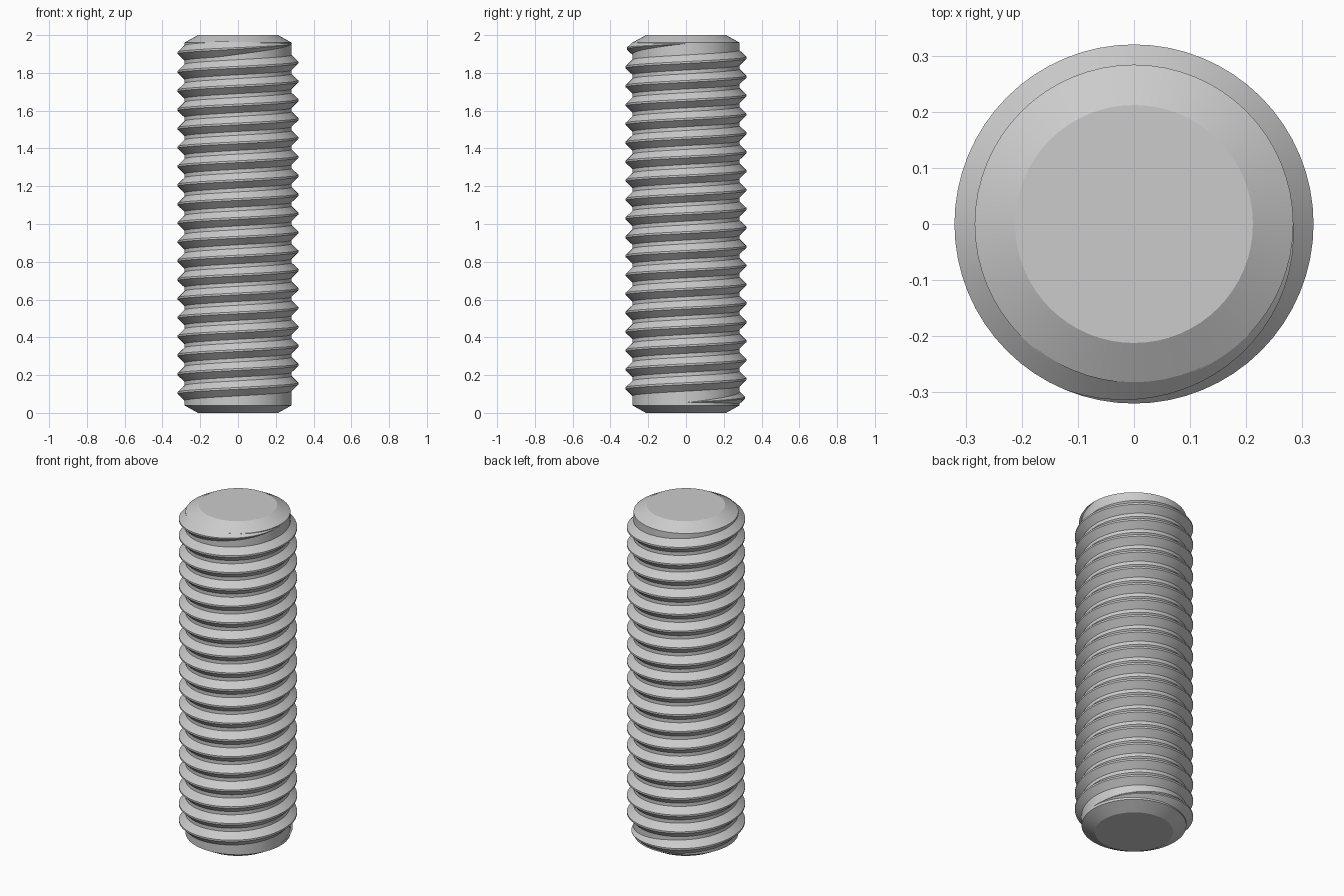
import bpy
import bmesh
from math import sin, cos, pi, radians
from mathutils import Vector

if "Cube" in bpy.data.objects:
    bpy.data.objects.remove(bpy.data.objects["Cube"], do_unlink=True)

SEGMENTS = 64
CORE_R = 0.284
CREST_R = 0.32
CAP_R = 0.212
CHAMFER = 0.04
HEIGHT = 2.0
PITCH = 0.1
TURNS = 19
START_Z = 0.055
RUNOUT = 0.31          # part of a turn over which the thread fades out
ROOT_HALF = 0.042
CREST_HALF = 0.005

steel = bpy.data.materials.new("plain grey steel")
steel.use_nodes = True
steel.diffuse_color = (0.6, 0.6, 0.6, 1)
steel.node_tree.nodes["Principled BSDF"].inputs["Base Color"].default_value = (0.6, 0.6, 0.6, 1)


def ring_point(r, angle, z):
    return Vector((r * cos(angle), r * sin(angle), z))


def finish(bm, name):
    bmesh.ops.recalc_face_normals(bm, faces=bm.faces)
    mesh = bpy.data.meshes.new(name)
    bm.to_mesh(mesh)
    bm.free()
    obj = bpy.data.objects.new(name, mesh)
    bpy.context.collection.objects.link(obj)
    mesh.materials.append(steel)
    bpy.ops.object.select_all(action='DESELECT')
    obj.select_set(True)
    bpy.context.view_layer.objects.active = obj
    bpy.ops.object.shade_smooth_by_angle(angle=radians(20))
    return obj


def bridge(bm, a, b, closed):
    n = len(a)
    for i in range(n if closed else n - 1):
        j = (i + 1) % n
        bm.faces.new((a[i], a[j], b[j], b[i]))


# Chamfered core rod
bm = bmesh.new()
profile = [(CAP_R, 0), (CORE_R, CHAMFER), (CORE_R, HEIGHT - CHAMFER), (CAP_R, HEIGHT)]
rings = [[bm.verts.new(ring_point(r, 2 * pi * i / SEGMENTS, z)) for i in range(SEGMENTS)]
         for r, z in profile]
for low, high in zip(rings, rings[1:]):
    bridge(bm, low, high, True)
bm.faces.new(rings[0])
bm.faces.new(rings[-1])
finish(bm, "core_rod")

# Right-handed helical thread, fading into the core at both ends
bm = bmesh.new()
sections = []
for i in range(TURNS * SEGMENTS + 1):
    turn = i / SEGMENTS
    fade = max(0.02, min(1, turn / RUNOUT, (TURNS - turn) / RUNOUT))
    angle = 2 * pi * turn
    z = START_Z + PITCH * turn
    crest = CORE_R + (CREST_R - CORE_R) * fade
    base = CORE_R - 0.002
    sections.append([bm.verts.new(ring_point(r, angle, z + half * fade)) for r, half in
                     ((base, -ROOT_HALF), (crest, -CREST_HALF),
                      (crest, CREST_HALF), (base, ROOT_HALF))])
for a, b in zip(sections, sections[1:]):
    bridge(bm, a, b, True)
bm.faces.new(sections[0])
bm.faces.new(sections[-1])
finish(bm, "screw_thread")
